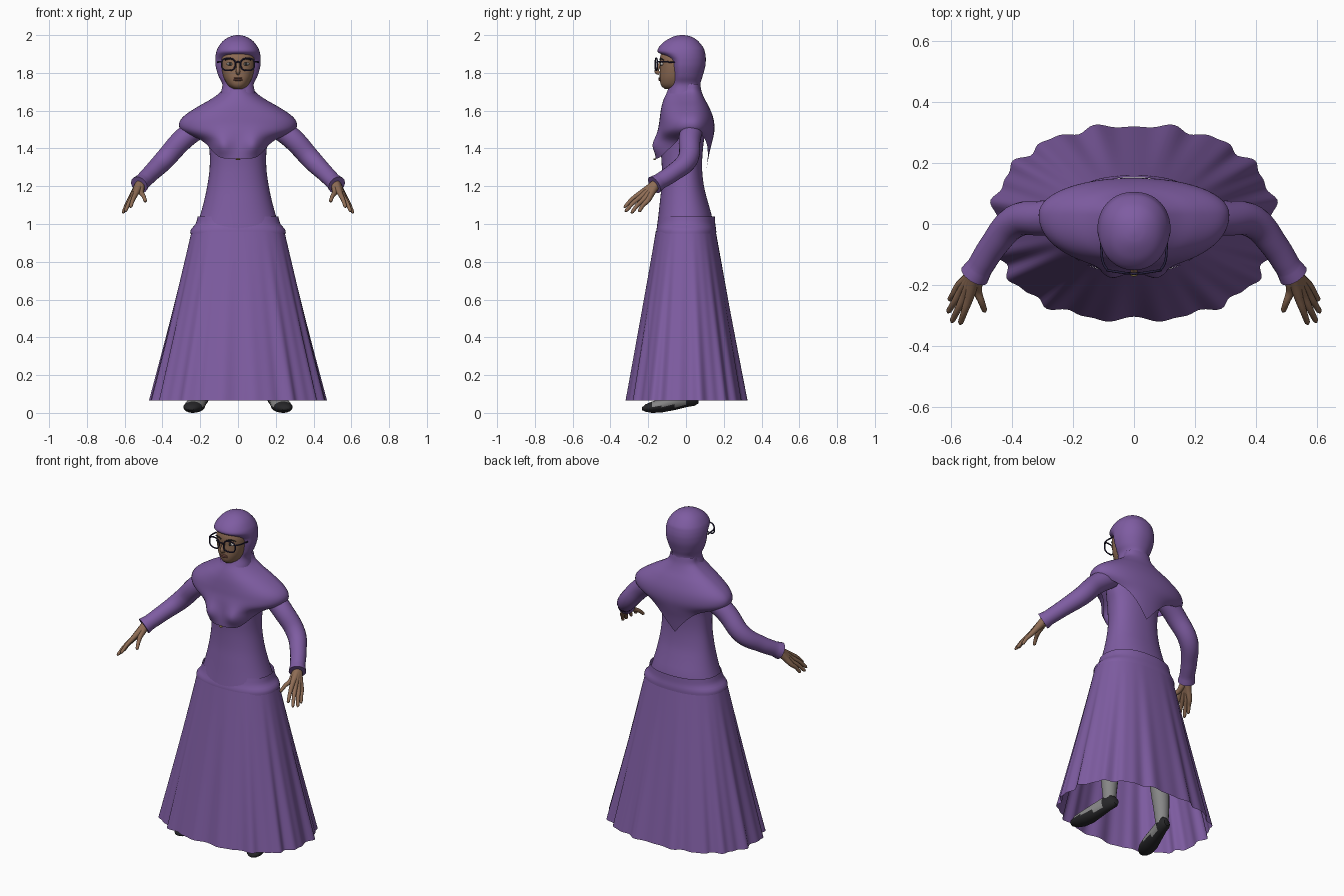
import bpy
import math
from mathutils import Vector

cube = bpy.data.objects.get("Cube")
if cube:
    bpy.data.objects.remove(cube, do_unlink=True)


def material(name, r, g, b):
    m = bpy.data.materials.new(name)
    m.use_nodes = True
    m.diffuse_color = (r, g, b, 1)
    m.node_tree.nodes["Principled BSDF"].inputs["Base Color"].default_value = (r, g, b, 1)
    return m


PURPLE = material("purple_cloth", 0.21, 0.108, 0.36)
SKIN = material("skin", 0.27, 0.15, 0.09)
LIPS = material("lips", 0.2, 0.08, 0.06)
BLACK = material("black_leather", 0.02, 0.02, 0.022)
GREY = material("grey_sock", 0.24, 0.24, 0.24)
FRAME = material("dark_frame", 0.02, 0.015, 0.05)
WHITE = material("eye_white", 0.5, 0.47, 0.45)
GOLD = material("gold_pin", 0.3, 0.22, 0.06)


def smooth(ob, angle=50):
    bpy.ops.object.select_all(action="DESELECT")
    ob.select_set(True)
    bpy.context.view_layer.objects.active = ob
    bpy.ops.object.shade_smooth_by_angle(angle=math.radians(angle))


def loft(name, rings, mats, cap_start=False, cap_end=False):
    """Skin a list of closed rings with quads."""
    n = len(rings[0])
    verts = [v for ring in rings for v in ring]
    faces = [(r * n + i, (r + 1) * n + i, (r + 1) * n + (i + 1) % n, r * n + (i + 1) % n)
             for r in range(len(rings) - 1) for i in range(n)]
    if cap_start:
        faces.append(tuple(range(n)))
    if cap_end:
        faces.append(tuple(reversed(range(len(verts) - n, len(verts)))))
    me = bpy.data.meshes.new(name)
    me.from_pydata(verts, [], faces)
    for m in mats:
        me.materials.append(m)
    ob = bpy.data.objects.new(name, me)
    bpy.context.collection.objects.link(ob)
    smooth(ob)
    return ob


def sample(profile, z):
    """Smooth interpolation of (z, half width, front y, back y) rows, top to bottom."""
    last = len(profile) - 1
    i = 0
    while i < last - 1 and z < profile[i + 1][0]:
        i += 1
    a, b = profile[i], profile[i + 1]
    p, q = profile[max(i - 1, 0)], profile[min(i + 2, last)]
    h = b[0] - a[0]
    t = min(max((z - a[0]) / h, 0), 1)
    out = []
    for k in (1, 2, 3):
        m0 = (b[k] - p[k]) / (b[0] - p[0]) * h
        m1 = (q[k] - a[k]) / (q[0] - a[0]) * h
        out.append((2 * t**3 - 3 * t**2 + 1) * a[k] + (t**3 - 2 * t**2 + t) * m0
                   + (3 * t**2 - 2 * t**3) * b[k] + (t**3 - t**2) * m1)
    return out


def shell(name, profile, mat, cy=0.0, power=2.0, n=64, rows=24, hem=None,
          tweak=None, ease=1.0, cap_top=False, cap_bottom=False):
    """Body shell of super-elliptic rings, with an optional hem height per angle."""
    top, bottom = profile[0][0], profile[-1][0]
    rings = []
    for r in range(rows + 1):
        s = (r / rows) ** ease
        ring = []
        for i in range(n):
            a = 2 * math.pi * i / n
            z = top + ((hem(a) if hem else bottom) - top) * s
            rx, yf, yb = sample(profile, z)
            c, d = math.cos(a), math.sin(a)
            x = rx * math.copysign(abs(c) ** (2 / power), c)
            depth = (yb - cy) if d > 0 else (cy - yf)
            y = cy + depth * math.copysign(abs(d) ** (2 / power), d)
            co = Vector((x, y, z))
            ring.append(tweak(co, a) if tweak else co)
        rings.append(ring)
    return loft(name, rings, [mat], cap_top, cap_bottom)


def tube(name, points, radii, mat, cyclic=False, sides=4):
    """Round tube through points with a radius at each one."""
    cu = bpy.data.curves.new(name, "CURVE")
    cu.dimensions = "3D"
    cu.bevel_depth = 1
    cu.bevel_resolution = sides
    cu.resolution_u = 6
    cu.use_fill_caps = True
    sp = cu.splines.new("BEZIER")
    sp.bezier_points.add(len(points) - 1)
    sp.use_cyclic_u = cyclic
    for bp, co, rad in zip(sp.bezier_points, points, radii):
        bp.co = co
        bp.radius = rad
        bp.handle_left_type = bp.handle_right_type = "AUTO"
    ob = bpy.data.objects.new(name, cu)
    bpy.context.collection.objects.link(ob)
    cu.materials.append(mat)
    bpy.ops.object.select_all(action="DESELECT")
    ob.select_set(True)
    bpy.context.view_layer.objects.active = ob
    bpy.ops.object.convert(target="MESH")
    ob = bpy.context.view_layer.objects.active
    smooth(ob)
    return ob


def ball(name, loc, scale, mat, rot=(0, 0, 0)):
    bpy.ops.mesh.primitive_uv_sphere_add(segments=20, ring_count=12, location=loc, rotation=rot)
    ob = bpy.context.object
    ob.name = name
    ob.scale = scale
    ob.data.materials.append(mat)
    smooth(ob)
    return ob


# Skirt with folds that deepen toward the hem
def folds(co, a):
    f = (0.96 - co.z) / 0.9
    b = a - math.pi / 2
    k = 1 + f * (0.022 * math.cos(16 * b + math.pi) + 0.014 * math.cos(27 * b))
    return Vector((co.x * k, co.y * k, co.z))


shell("skirt", [(0.96, 0.246, -0.16, 0.158), (0.5, 0.355, -0.24, 0.242),
                (0.065, 0.462, -0.315, 0.322)], PURPLE, power=2.3, n=192, rows=16, tweak=folds)
shell("hip_band", [(1.04, 0.213, -0.138, 0.153), (1.0, 0.225, -0.148, 0.155),
                   (0.97, 0.25, -0.157, 0.16), (0.95, 0.253, -0.158, 0.16)],
      PURPLE, power=2.3, rows=8)

# Fitted bodice
shell("bodice", [(1.6, 0.12, -0.09, 0.09), (1.5, 0.17, -0.115, 0.1), (1.4, 0.152, -0.132, 0.09),
                 (1.3, 0.15, -0.128, 0.085), (1.2, 0.163, -0.13, 0.095), (1.12, 0.18, -0.138, 0.115),
                 (1.04, 0.202, -0.147, 0.137), (0.94, 0.235, -0.16, 0.15)],
      PURPLE, power=2.2, rows=28, cap_top=True, cap_bottom=True)


# Shoulder cape: short over the arms, curved in front, pointed at the back
def cape_hem(a):
    c = abs(math.cos(a))
    return 1.29 + 0.2 * c if math.sin(a) > 0 else 1.345 + 0.145 * c**5


def bust(co, a):
    if co.y < 0:
        g = math.exp(-((abs(co.x) - 0.085) / 0.05) ** 2 - ((co.z - 1.415) / 0.055) ** 2)
        co.y -= 0.035 * g
    return co


shell("shoulder_cape", [(1.74, 0.078, -0.088, 0.075), (1.7, 0.092, -0.1, 0.083),
                        (1.66, 0.145, -0.118, 0.1), (1.62, 0.215, -0.13, 0.122),
                        (1.57, 0.288, -0.138, 0.142), (1.53, 0.312, -0.143, 0.15),
                        (1.49, 0.295, -0.15, 0.15), (1.44, 0.205, -0.155, 0.14),
                        (1.38, 0.17, -0.16, 0.125), (1.29, 0.155, -0.162, 0.108)],
      PURPLE, cy=0.03, power=2.1, n=96, rows=30, hem=cape_hem, tweak=bust)
ball("hem_pin", (0, -0.166, 1.343), (0.012, 0.006, 0.005), GOLD)

# Head covering with a brow roll, and the face set into it
shell("hood", [(2.0, 0.008, -0.03, -0.01), (1.995, 0.034, -0.058, 0.018), (1.98, 0.065, -0.092, 0.05),
               (1.96, 0.088, -0.122, 0.072), (1.93, 0.108, -0.147, 0.094), (1.91, 0.115, -0.149, 0.1),
               (1.895, 0.118, -0.125, 0.103), (1.87, 0.12, -0.09, 0.105), (1.83, 0.117, -0.08, 0.101),
               (1.78, 0.102, -0.075, 0.087), (1.74, 0.083, -0.08, 0.076), (1.69, 0.092, -0.098, 0.082)],
      PURPLE, cy=-0.02, power=2.15, rows=44, ease=1.4, cap_top=True)
shell("face", [(1.925, 0.075, -0.125, 0.0), (1.88, 0.088, -0.138, 0.0), (1.84, 0.089, -0.138, 0.0),
               (1.79, 0.08, -0.139, 0.0), (1.76, 0.069, -0.138, 0.0), (1.73, 0.05, -0.13, 0.0),
               (1.715, 0.028, -0.112, 0.0)],
      SKIN, cy=-0.05, power=2.2, n=40, rows=20, cap_top=True, cap_bottom=True)
tube("nose", [(0, -0.134, 1.855), (0, -0.146, 1.83), (0, -0.155, 1.808), (0, -0.14, 1.797)],
     [0.007, 0.009, 0.012, 0.01], SKIN)
for z, h in ((1.772, 0.005), (1.763, 0.006)):
    ball("lip", (0, -0.137, z), (0.025, 0.01, h), LIPS)

# Glasses bridge
tube("glasses_bridge", [(-0.016, -0.161, 1.853), (0, -0.163, 1.858), (0.016, -0.161, 1.853)],
     [0.004] * 3, FRAME)

for side, s in (("left", 1), ("right", -1)):
    # Eyes, brows and glasses
    ball(side + "_eye", (0.042 * s, -0.127, 1.847), (0.018, 0.01, 0.009), WHITE)
    ball(side + "_iris", (0.042 * s, -0.133, 1.847), (0.01, 0.006, 0.009), BLACK)
    tube(side + "_eyebrow", [(0.018 * s, -0.138, 1.868), (0.045 * s, -0.134, 1.875),
                             (0.068 * s, -0.118, 1.868)], [0.003, 0.004, 0.002], BLACK)
    rim = []
    for i in range(12):
        a = 2 * math.pi * i / 12
        c, d = math.cos(a), math.sin(a)
        x = 0.051 + 0.036 * math.copysign(abs(c) ** 0.75, c)
        rim.append((x * s, -0.162 + 0.15 * max(x - 0.02, 0), 1.845 + 0.032 * math.copysign(abs(d) ** 0.75, d)))
    tube(side + "_glasses_rim", rim, [0.004] * 12, FRAME, cyclic=True)
    tube(side + "_glasses_arm", [(0.086 * s, -0.152, 1.86), (0.1 * s, -0.13, 1.86),
                                 (0.108 * s, -0.06, 1.855)], [0.004] * 3, FRAME)

    # Sleeve with flared cuff
    tube(side + "_sleeve", [(0.2 * s, 0.035, 1.52), (0.29 * s, 0.02, 1.45), (0.39 * s, 0.008, 1.34),
                            (0.46 * s, -0.07, 1.27), (0.505 * s, -0.14, 1.225), (0.523 * s, -0.168, 1.207)],
         [0.06, 0.058, 0.054, 0.046, 0.043, 0.049], PURPLE, sides=8)

    # Hand: wrist, fingers and thumb joined
    wrist = Vector((0.518, -0.158, 1.212))
    parts = []
    fingers = [((0.542, -0.248, 1.158), (0.57, -0.328, 1.088)), ((0.556, -0.237, 1.145), (0.598, -0.322, 1.066)),
               ((0.568, -0.222, 1.132), (0.61, -0.29, 1.058)), ((0.576, -0.205, 1.122), (0.605, -0.25, 1.065)),
               ((0.512, -0.222, 1.165), (0.488, -0.288, 1.118))]
    for knuckle, tip in fingers:
        k, t = Vector(knuckle), Vector(tip)
        pts = [wrist, wrist.lerp(k, 0.55), k, k.lerp(t, 0.5) + Vector((0, 0, 0.006)), k.lerp(t, 0.92), t]
        parts.append(tube(side + "_hand", [(p.x * s, p.y, p.z) for p in pts],
                          [0.026, 0.019, 0.014, 0.011, 0.009, 0.004], SKIN))
    bpy.ops.object.select_all(action="DESELECT")
    for p in parts:
        p.select_set(True)
    bpy.context.view_layer.objects.active = parts[0]
    bpy.ops.object.join()

    # Shoe turned outward, dark sole, toe and heel around a grey instep
    rings = []
    for y, low, high, w in ((-0.232, 0.014, 0.03, 0.016), (-0.215, 0.006, 0.045, 0.036),
                            (-0.18, 0.0, 0.06, 0.05), (-0.13, 0.002, 0.075, 0.054),
                            (-0.06, 0.015, 0.1, 0.045), (0.0, 0.03, 0.12, 0.038),
                            (0.045, 0.038, 0.115, 0.034), (0.065, 0.05, 0.09, 0.018)):
        cx, mid, h = 0.217 - 0.22 * (y + 0.08), (low + high) / 2, (high - low) / 2
        rings.append([((cx + w * math.cos(a)) * s, y, mid + h * math.sin(a))
                      for a in (2 * math.pi * i / 24 for i in range(24))])
    shoe = loft(side + "_shoe", rings, [BLACK, GREY], True, True)
    for f in shoe.data.polygons:
        f.material_index = int(-0.19 < f.center.y < 0.0 and f.center.z > 0.035)
    tube(side + "_leg", [(0.192 * s, 0.015, 0.08), (0.185 * s, 0.01, 0.25), (0.15 * s, 0, 0.55),
                         (0.11 * s, 0, 0.95)], [0.036, 0.05, 0.062, 0.085], GREY, sides=6)
